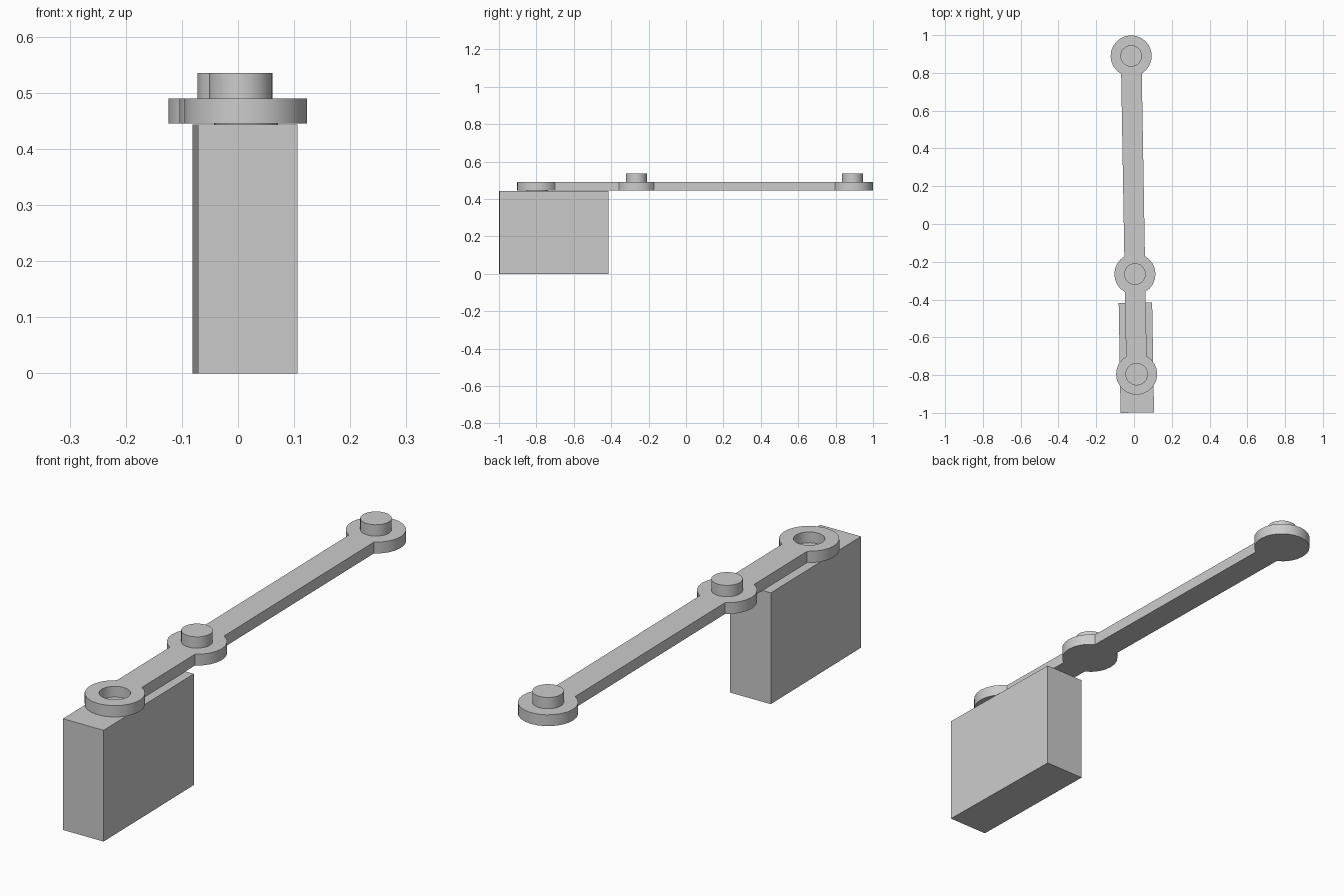
import bpy, bmesh, math
from mathutils import Matrix, Vector

cube = bpy.data.objects.get("Cube")
if cube:
    bpy.data.objects.remove(cube, do_unlink=True)

# Shared placement: everything lies along one slightly turned axis
ORIGIN = Vector((0.014, -0.795, 0))
TURN = 0.0172
JOINTS = (0, 0.53, 1.685)
RING_R, PIN_R = 0.109, 0.057
ARM_Z, ARM_TOP, PIN_TOP = 0.445, 0.49, 0.535
STEP = 15

grey = bpy.data.materials.new("plain grey")
grey.use_nodes = True
colour = (0.6, 0.6, 0.6, 1)
grey.diffuse_color = colour
grey.node_tree.nodes["Principled BSDF"].inputs["Base Color"].default_value = colour


def finish(name, bm):
    bmesh.ops.recalc_face_normals(bm, faces=bm.faces[:])
    mesh = bpy.data.meshes.new(name)
    bm.to_mesh(mesh)
    bm.free()
    mesh.materials.append(grey)
    ob = bpy.data.objects.new(name, mesh)
    bpy.context.collection.objects.link(ob)
    ob.location = ORIGIN
    ob.rotation_euler.z = TURN
    bpy.ops.object.select_all(action="DESELECT")
    ob.select_set(True)
    bpy.context.view_layer.objects.active = ob
    bpy.ops.object.shade_smooth_by_angle(angle=math.radians(30))
    return ob


def arc(y, radius, start, end):
    return [(radius * math.cos(math.radians(a)), y + radius * math.sin(math.radians(a)))
            for a in range(start, end + 1, STEP)]


def add_loop(bm, points, z):
    verts = [bm.verts.new((x, y, z)) for x, y in points]
    return [bm.edges.new((v, verts[i - 1])) for i, v in enumerate(verts)]


def pin(name, y, bottom, top):
    bm = bmesh.new()
    bmesh.ops.create_cone(bm, cap_ends=True, segments=360 // STEP,
                          radius1=PIN_R, radius2=PIN_R, depth=top - bottom,
                          matrix=Matrix.Translation((0, y, (bottom + top) / 2)))
    return finish(name, bm)


# Base block
bm = bmesh.new()
bmesh.ops.create_cube(bm, size=1, matrix=Matrix.Translation((0, 0.0875, 0.2215))
                      @ Matrix.Diagonal((0.177, 0.582, 0.443, 1)))
finish("base_block", bm)

# Link arm: three round eyes joined by straight bars, with a hole in the first
near, middle, far = JOINTS
right = arc(near, RING_R, -90, 60) + arc(middle, RING_R, -60, 60) + arc(far, RING_R, -60, 90)
left = [(-x, y) for x, y in reversed(right[1:-1])]
bm = bmesh.new()
edges = add_loop(bm, right + left, ARM_Z)
edges += add_loop(bm, arc(near, PIN_R, 0, 360 - STEP), ARM_Z)
bmesh.ops.triangle_fill(bm, use_beauty=True, edges=edges)
raised = bmesh.ops.extrude_face_region(bm, geom=bm.faces[:], use_keep_orig=True)
bmesh.ops.translate(bm, vec=(0, 0, ARM_TOP - ARM_Z),
                    verts=[g for g in raised["geom"] if isinstance(g, bmesh.types.BMVert)])
finish("link_arm", bm)

# Pins: a low one on the block inside the hole, two standing on the arm
pin("base_pin", near, 0.44, 0.447)
pin("middle_pin", middle, ARM_TOP, PIN_TOP)
pin("end_pin", far, ARM_TOP, PIN_TOP)
